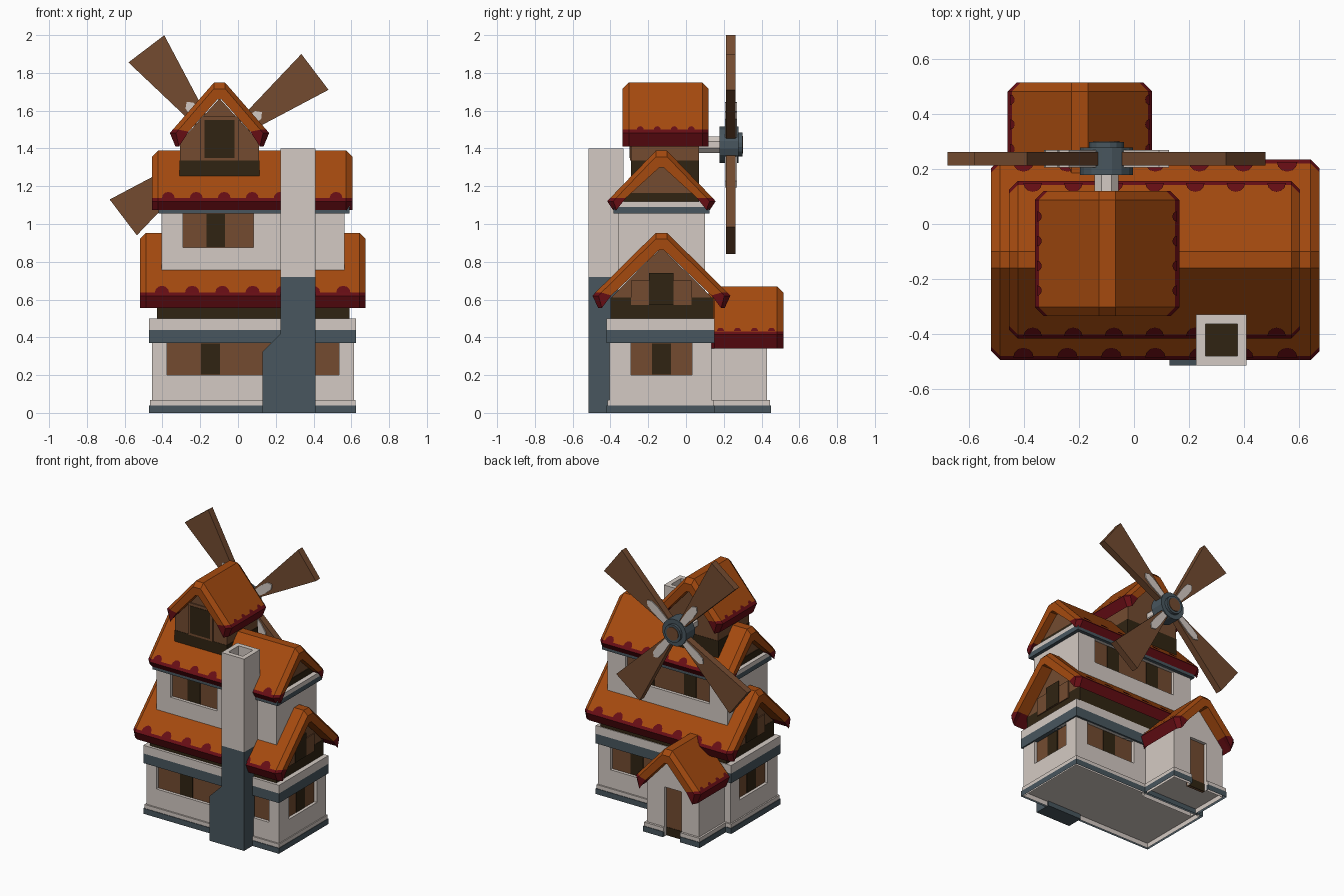
import bpy, bmesh, math
from mathutils import Vector

if "Cube" in bpy.data.objects:
    bpy.data.objects.remove(bpy.data.objects["Cube"])

def lin(c):
    return tuple((v / 255 / 12.92) if v < 11 else ((v / 255 + 0.055) / 1.055) ** 2.4 for v in c) + (1,)

MATS = {}
for n, c in {"orange roof": (165, 74, 15), "dark red trim": (102, 13, 20), "pale plaster": (212, 202, 195),
             "slate grey": (72, 86, 94), "brown wood": (115, 75, 48), "dark timber": (48, 36, 18)}.items():
    MATS[n] = bpy.data.materials.new(n)
    MATS[n].diffuse_color = lin(c)
ROOF, RED, WALL, GREY, WOOD, DARK = MATS.values()

def make(name, verts, faces, mats, idx=None, fix=True, open_bottom=False):
    me = bpy.data.meshes.new(name)
    me.from_pydata(verts, [], faces)
    for m in mats:
        me.materials.append(m)
    if idx:
        me.polygons.foreach_set("material_index", idx)
    ob = bpy.data.objects.new(name, me)
    bpy.context.collection.objects.link(ob)
    if fix or open_bottom:
        bm = bmesh.new()
        bm.from_mesh(me)
        bmesh.ops.recalc_face_normals(bm, faces=bm.faces)
        if open_bottom:
            drop_bottom(bm)
        bm.to_mesh(me)
        bm.free()
    return ob

def drop_bottom(bm):
    low = [f for f in bm.faces if all(v.co.z < 0.001 for v in f.verts)]
    bmesh.ops.delete(bm, geom=low, context='FACES')

def prism(name, pts, axis, a0, a1, mat, open_bottom=False):
    """Extrude a 2D outline (horizontal, z) along x or y."""
    n = len(pts)
    put = (lambda a, p: (a, p[0], p[1])) if axis == 'x' else (lambda a, p: (p[0], a, p[1]))
    verts = [put(a, p) for a in (a0, a1) for p in pts]
    faces = [list(range(n)), list(range(n, 2 * n))]
    faces += [(i, (i + 1) % n, n + (i + 1) % n, n + i) for i in range(n)]
    return make(name, verts, faces, [mat], open_bottom=open_bottom)

def box(name, x0, x1, y0, y1, z0, z1, mat, open_bottom=False):
    return prism(name, [(x0, z0), (x1, z0), (x1, z1), (x0, z1)], 'y', y0, y1, mat, open_bottom)

def gable(name, axis, c, hw, z0, zw, zt, a0, a1, mat, ob=False):
    return prism(name, [(c - hw, z0), (c + hw, z0), (c + hw, zw), (c, zt), (c - hw, zw)], axis, a0, a1, mat, ob)

def disc(name, c, r, n, y0, y1, mat):
    pts = [(c[0] + r * math.cos(2 * math.pi * (i + .5) / n), c[1] + r * math.sin(2 * math.pi * (i + .5) / n)) for i in range(n)]
    return prism(name, pts, 'y', y0, y1, mat)

def cut(ob, cutters, open_bottom=False):
    """Cut boxes out of a wall and bake the result."""
    for c in cutters:
        m = ob.modifiers.new("cut", 'BOOLEAN')
        m.operation, m.solver, m.object = 'DIFFERENCE', 'EXACT', c
    bpy.context.view_layer.update()
    me = bpy.data.meshes.new_from_object(ob.evaluated_get(bpy.context.evaluated_depsgraph_get()))
    ob.modifiers.clear()
    ob.data = me
    for c in cutters:
        bpy.data.objects.remove(c)
    if open_bottom:
        bm = bmesh.new()
        bm.from_mesh(me)
        drop_bottom(bm)
        bm.to_mesh(me)
        bm.free()

def window(name, axis, pos, out, c, hw, z0, z1, panes, pw=.05):
    """Recessed window: wood backing, dark panes; returns the cutter."""
    def slab(nm, h0, h1, d0, d1, za, zb, mat):
        a, b = sorted((pos + out * d0, pos + out * d1))
        r = (a, b, h0, h1) if axis == 'x' else (h0, h1, a, b)
        return box(nm, *r, za, zb, mat)
    slab(name + " shutters", c - hw, c + hw, -.045, -.022, z0, z1, WOOD)
    for p in panes:
        slab(name + " pane", p - pw, p + pw, -.05, -.017, z0 + .003, z1 - .003, DARK)
    return slab(name + " cutter", c - hw, c + hw, -.03, .05, z0, z1, WALL)

def roof(name, axis, c, hw, zt, tip, zb, a0, a1, n, step, bump=.05):
    """Thick gabled roof with clipped ends, red eaves and a row of scallops."""
    put = (lambda a, h, z: (a, h, z)) if axis == 'x' else (lambda a, h, z: (h, a, z))
    ch, zin = .032, zt - .09
    def ring(a, k):
        o = [(.03, zt - k), (hw - .015 - k, tip + .017), (hw - k, tip)]
        slope = (zin - zb) / (hw - .042)
        i = [(.012, zin), (hw - .1, zb + .07 * slope), (hw - .03 - k * .6, zb)]
        full = lambda s: [(-d, z) for d, z in reversed(s)] + s
        return [put(a, c + d, z) for d, z in full(o) + full(i)[::-1]]
    verts = ring(a0, ch) + ring(a0 + ch, 0) + ring(a1 - ch, 0) + ring(a1, ch)
    faces, idx = [], []
    red = {0, 4, 5, 6, 10, 11}
    for s in range(3):
        for j in range(12):
            k = (j + 1) % 12
            faces.append((s * 12 + j, s * 12 + k, s * 12 + 12 + k, s * 12 + 12 + j))
            idx.append(int(j in red))
    for b in (0, 36):
        for j in range(5):
            faces.append((b + j, b + j + 1, b + 10 - j, b + 11 - j))
            idx.append(int(j in (0, 4)))
    make(name, verts, faces, [ROOF, RED], idx)
    # scallops laid on both slopes
    sv, sf = [], []
    d0, z0 = hw - .015, tip + .017
    up = Vector((.03 - d0, zt - z0)).normalized()
    for side in (-1, 1):
        for q in range(n):
            u = (a0 + a1) / 2 + (q - (n - 1) / 2) * step
            f = []
            for t in range(7):
                w = math.pi * t / 6
                s = bump * math.sin(w) - .004
                d, z = d0 + up.x * s + up.y * .005, z0 + up.y * s - up.x * .005
                f.append(len(sv))
                sv.append(put(u + bump * .75 * math.cos(w), c + side * d, z))
            nz = (Vector(sv[f[1]]) - Vector(sv[f[0]])).cross(Vector(sv[f[3]]) - Vector(sv[f[0]])).z
            sf.append(f if nz > 0 else f[::-1])
    make(name + " scallops", sv, sf, [RED], fix=False)

CY = -.13   # ridge line of the two main roofs

# Ground floor with plinth
ground = box("ground floor wall", -.455, .615, -.405, .135, 0, .44, WALL)
cuts = [window("front window", 'y', -.405, -1, .08, .455, .2, .37, (-.145, .305)),
        window("back window", 'y', .135, 1, .315, .2, .2, .37, (.315,)),
        window("right window", 'x', .615, 1, CY, .162, .2, .37, (CY,)),
        window("left window", 'x', -.455, -1, CY, .162, .2, .37, (CY,))]
cut(ground, cuts, True)
box("plinth", -.47, .625, -.42, .15, 0, .04, GREY, True)
box("plinth cap", -.465, .622, -.416, .146, .035, .068, WALL, True)

# Storey band and lower attic
box("storey band grey", -.47, .625, -.42, .15, .37, .44, GREY)
box("storey band pale", -.47, .625, -.42, .15, .44, .5, WALL)
box("attic beam", -.43, .59, -.40, .145, .5, .61, DARK)
gable("attic gable", 'x', CY, .262, .6, .615, .875, -.428, .588, WOOD)
for x0, x1, s in ((.59, .597, 1), (-.437, -.43, -1)):
    box("gable panel", x0, x1, CY - .16, CY + .16, .57, .7, WOOD)
    box("gable window", x0 + s * .003, x1 + s * .003, CY - .065, CY + .065, .572, .74, DARK)
roof("lower roof", 'x', CY, .365, .953, .62, .555, -.52, .675, 7, .16)

# Second floor
upper = box("upper floor wall", -.405, .565, -.36, .10, .6, 1.07, WALL)
cut(upper, [window("upper front window", 'y', -.36, -1, -.105, .187, .875, 1.055, (-.118,)),
            window("upper back window", 'y', .10, 1, .08, .34, .875, 1.055, (-.09, .25))])
box("upper band grey", -.42, .59, -.385, .125, 1.055, 1.09, GREY)
box("upper band pale", -.42, .59, -.385, .125, 1.09, 1.12, WALL)
box("upper attic beam", -.39, .555, -.33, .07, 1.11, 1.165, DARK)
gable("upper gable", 'x', CY, .175, 1.13, 1.16, 1.32, -.385, .55, WOOD)
roof("upper roof", 'x', CY, .287, 1.388, 1.12, 1.075, -.455, .605, 7, .148, .045)

# Top cabin
TX = -.098
box("cabin base", TX - .212, TX + .212, -.29, .07, 1.08, 1.335, DARK)
gable("cabin wall", 'y', TX, .209, 1.33, 1.435, 1.665, -.288, .068, WOOD)
box("cabin window frame", TX - .1, TX + .1, -.296, -.28, 1.335, 1.57, WOOD)
box("cabin window", TX - .08, TX + .08, -.299, -.28, 1.35, 1.55, DARK)
roof("cabin roof", 'y', TX, .263, 1.748, 1.482, 1.41, -.335, .12, 4, .09, .025)

# Back porch
PX = -.197
porch = gable("porch wall", 'y', PX, .21, 0, .365, .6, .1, .43, WALL)
step = box("porch plinth", PX - .228, PX + .228, .14, .45, 0, .04, GREY)
cap = box("porch plinth cap", PX - .224, PX + .224, .14, .446, .035, .068, WALL)
for o in (porch, step, cap):
    cut(o, [box("door cutter", PX - .068, PX + .068, .40, .5, -.1, .36, WALL)], True)
box("door", PX - .068, PX + .068, .39, .408, .0, .36, WOOD)
box("door foot", PX - .068, PX + .068, .40, .411, 0, .06, DARK)
roof("porch roof", 'y', PX, .263, .67, .415, .34, .12, .515, 4, .09, .025)

# Chimney: grey breast with a shoulder, pale hollow stack
prism("chimney breast", [(.13, 0), (.41, 0), (.41, .72), (.226, .72), (.226, .42), (.13, .325)], 'y', -.515, -.395, GREY)
box("chimney lower stack", .2262, .4098, -.5148, -.33, .36, .72, GREY)
stack = box("chimney upper stack", .226, .41, -.515, -.33, .72, 1.4, WALL)
cut(stack, [box("flue cutter", .26, .376, -.481, -.364, 1.28, 1.5, DARK)])
box("flue floor", .26, .376, -.481, -.364, 1.275, 1.285, DARK)

# Windmill on the back
HUB = (-.1, 1.42)
disc("sail shaft", HUB, .047, 8, .05, .2, WALL)
disc("sail hub", HUB, .098, 16, .178, .278, GREY)
disc("sail hub rim", HUB, .065, 16, .27, .298, GREY)
disc("sail hub cap", HUB, .048, 16, .29, .302, WOOD)
for k in range(4):
    a = math.radians(37.2) + k * math.pi / 2
    ca, sa = math.cos(a), math.sin(a)
    turn = lambda pts: [(HUB[0] + r * ca - w * sa, HUB[1] + r * sa + w * ca) for r, w in pts]
    prism("sail", turn([(.07, -.026), (.637, -.119), (.637, .119), (.07, .026)]), 'y', .213, .263, WOOD)
    prism("sail spar", turn([(.07, -.02), (.2, -.03), (.26, -.026), (.285, 0), (.26, .026), (.2, .03), (.07, .02)]),
          'y', .206, .27, WALL)

for m in bpy.data.materials:
    if m.users and not m.is_grease_pencil:
        m.use_nodes = True
        m.node_tree.nodes["Principled BSDF"].inputs["Base Color"].default_value = m.diffuse_color
